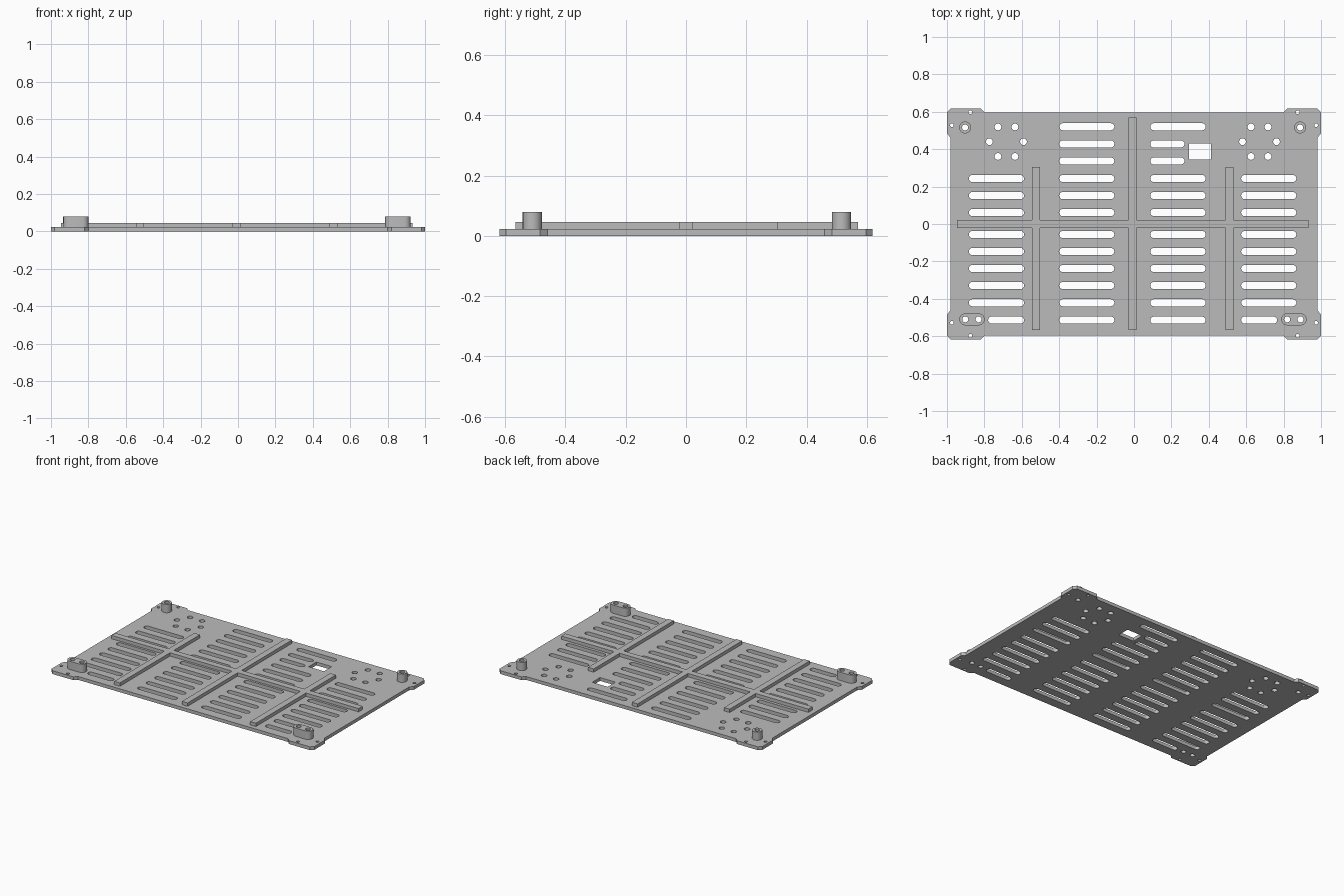
import bpy, bmesh, math

cube = bpy.data.objects.get("Cube")
if cube:
    bpy.data.objects.remove(cube, do_unlink=True)

grey = bpy.data.materials.new("plain grey")
grey.use_nodes = True
grey.diffuse_color = (0.5, 0.5, 0.5, 1)
grey.node_tree.nodes["Principled BSDF"].inputs["Base Color"].default_value = (0.5, 0.5, 0.5, 1)

PLATE_TOP, RIB_TOP, POST_TOP = 0.023, 0.046, 0.08


def slot(x0, x1, y, r, steps=10):
    """Closed outline of a slot with rounded ends; a circle when x0 + r = x1 - r."""
    pts = []
    for cx, start in ((x1 - r, -math.pi / 2), (x0 + r, math.pi / 2)):
        for i in range(steps + 1):
            a = start + math.pi * i / steps
            pts.append((cx + r * math.cos(a), y + r * math.sin(a)))
    return pts


def circle(x, y, r, n=24):
    return [(x + r * math.cos(math.tau * i / n), y + r * math.sin(math.tau * i / n))
            for i in range(n)]


def extrude_profile(name, loops, z0, z1):
    """Flat profile (outer loop plus hole loops) extruded from z0 to z1."""
    curve = bpy.data.curves.new(name, "CURVE")
    curve.dimensions = "2D"
    curve.fill_mode = "BOTH"
    curve.extrude = (z1 - z0) / 2
    for pts in loops:
        spline = curve.splines.new("POLY")
        spline.points.add(len(pts) - 1)
        for p, (x, y) in zip(spline.points, pts):
            p.co = (x, y, 0, 1)
        spline.use_cyclic_u = True
        spline.use_smooth = False
    temp = bpy.data.objects.new(name + "_profile", curve)
    bpy.context.collection.objects.link(temp)
    deps = bpy.context.evaluated_depsgraph_get()
    mesh = bpy.data.meshes.new_from_object(temp.evaluated_get(deps))
    bpy.data.objects.remove(temp, do_unlink=True)
    bpy.data.curves.remove(curve)

    bm = bmesh.new()
    bm.from_mesh(mesh)
    bmesh.ops.remove_doubles(bm, verts=bm.verts, dist=0.0001)
    bmesh.ops.translate(bm, verts=bm.verts, vec=(0, 0, (z0 + z1) / 2))
    bmesh.ops.recalc_face_normals(bm, faces=bm.faces)
    bm.to_mesh(mesh)
    bm.free()
    mesh.name = name
    mesh.materials.clear()
    mesh.materials.append(grey)
    obj = bpy.data.objects.new(name, mesh)
    bpy.context.collection.objects.link(obj)
    bpy.ops.object.select_all(action="DESELECT")
    obj.select_set(True)
    bpy.context.view_layer.objects.active = obj
    bpy.ops.object.shade_smooth_by_angle(angle=math.radians(30))
    return obj


# Plate outline: one chamfered corner tab, mirrored to all four corners
tab = [(0.98, 0.46), (1.0, 0.485), (1.0, 0.597), (0.98, 0.618), (0.82, 0.618), (0.80, 0.597)]
outline = []
for sx, sy in ((1, 1), (-1, 1), (-1, -1), (1, -1)):
    corner = [(x * sx, y * sy) for x, y in tab]
    outline += corner if sx * sy > 0 else corner[::-1]

holes = []

# Ventilation slots in four columns
rows = [0.52, 0.428, 0.337, 0.243, 0.152, 0.061,
        -0.056, -0.147, -0.238, -0.329, -0.421, -0.514]
for i, y in enumerate(rows):
    holes.append(slot(-0.40, -0.105, y, 0.019))
    holes.append(slot(0.087, 0.27 if i in (1, 2) else 0.383, y, 0.019))
    if i > 2:
        last = i == len(rows) - 1
        holes.append(slot(-0.78 if last else -0.883, -0.588, y, 0.019))
        holes.append(slot(0.573, 0.765 if last else 0.868, y, 0.019))

# Rectangular cable opening
holes.append([(0.295, 0.345), (0.413, 0.345), (0.413, 0.43), (0.295, 0.43)])

# Rings of six holes near the back corners
for cx in (-0.682, 0.671):
    for k in range(6):
        a = math.tau * k / 6
        holes.append(circle(cx + 0.091 * math.cos(a), 0.44 + 0.091 * math.sin(a), 0.018))

# Small screw holes in the corner tabs
for sx in (-1, 1):
    for sy in (-1, 1):
        holes.append(circle(0.875 * sx, 0.598 * sy, 0.01, 16))
        holes.append(circle(0.974 * sx, 0.528 * sy, 0.01, 16))

# Mounting posts: round at the back, oblong with two bores at the front
posts = {
    "back_right_post": (-0.935, -0.871, 0.516, [-0.903]),
    "back_left_post": (0.856, 0.92, 0.516, [0.888]),
    "front_right_post": (-0.934, -0.799, -0.51, [-0.902, -0.831]),
    "front_left_post": (0.787, 0.923, -0.51, [0.819, 0.89]),
}
for name, (x0, x1, y, bores) in posts.items():
    bore_loops = [circle(x, y, 0.016) for x in bores]
    holes += bore_loops
    outer = slot(x0, x1, y, 0.032) if len(bores) > 1 else circle(bores[0], y, 0.032, 32)
    extrude_profile(name, [outer] + bore_loops, PLATE_TOP, POST_TOP)

extrude_profile("base_plate", [outline] + holes, 0, PLATE_TOP)

# Stiffening ribs: one long crossbar with three uprights as a single outline
half = 0.0215
uprights = [(-0.524, 0.304), (-0.009, 0.57), (0.511, 0.304)]
rib = [(-0.947, -half)]
for x, _ in uprights:
    rib += [(x - half, -half), (x - half, -0.566), (x + half, -0.566), (x + half, -half)]
rib += [(0.933, -half), (0.933, half)]
for x, top in reversed(uprights):
    rib += [(x + half, half), (x + half, top), (x - half, top), (x - half, half)]
rib.append((-0.947, half))
extrude_profile("stiffening_ribs", [rib], PLATE_TOP, RIB_TOP)
